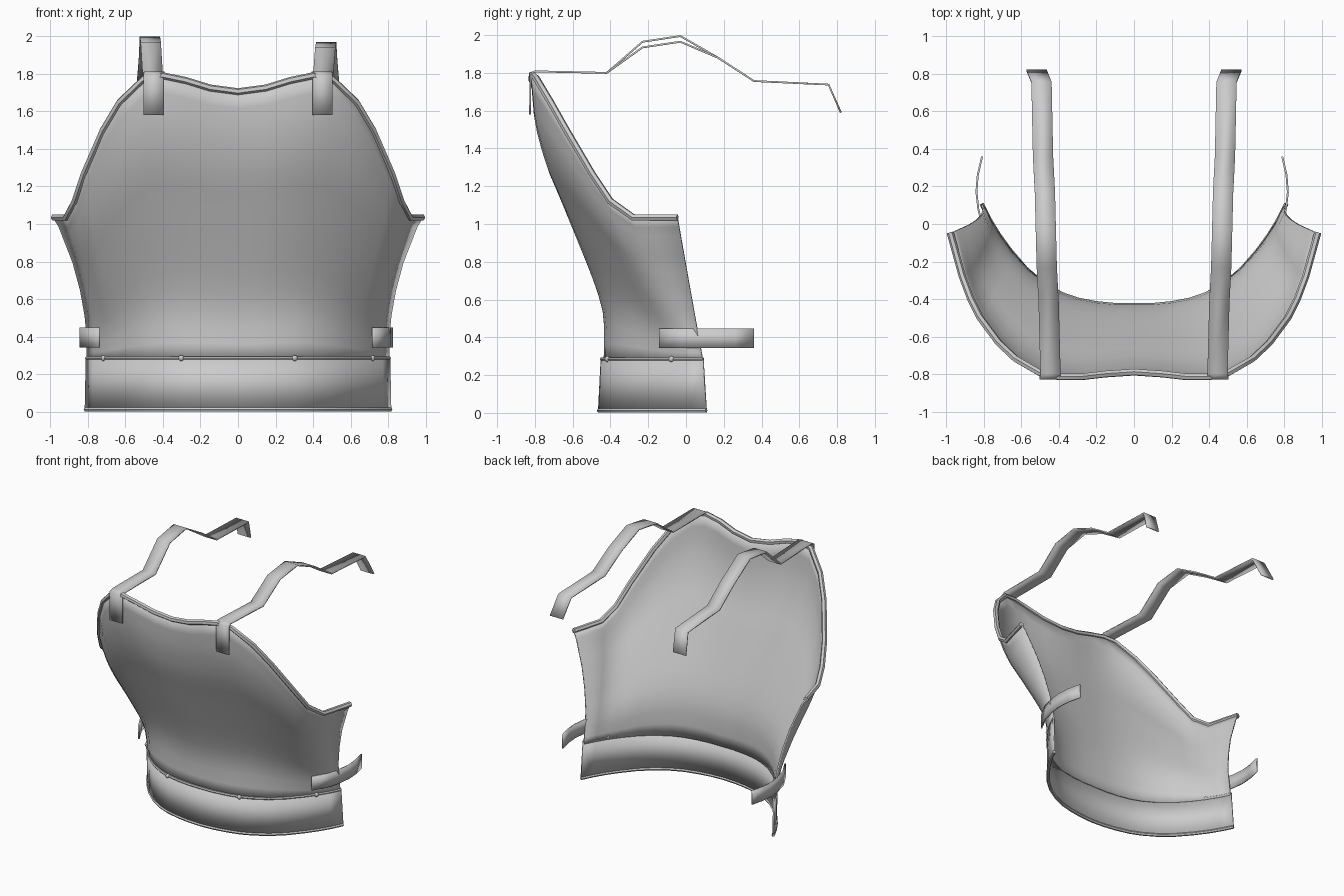
import bpy, bmesh
from mathutils import Vector

cube = bpy.data.objects.get("Cube")
if cube:
    bpy.data.objects.remove(cube, do_unlink=True)

steel = bpy.data.materials.new("grey steel")
steel.use_nodes = True
GREY = (0.6, 0.6, 0.6, 1)
steel.diffuse_color = GREY
steel.node_tree.nodes["Principled BSDF"].inputs["Base Color"].default_value = GREY


def activate(obj):
    bpy.ops.object.select_all(action='DESELECT')
    obj.select_set(True)
    bpy.context.view_layer.objects.active = obj


def sheet(name, rows, thickness, angle):
    """Skin a grid of points and give it thickness."""
    bm = bmesh.new()
    grid = [[bm.verts.new(p) for p in row] for row in rows]
    for low, high in zip(grid, grid[1:]):
        for i in range(len(low) - 1):
            bm.faces.new((low[i], low[i + 1], high[i + 1], high[i]))
    mesh = bpy.data.meshes.new(name)
    bm.to_mesh(mesh)
    bm.free()
    obj = bpy.data.objects.new(name, mesh)
    bpy.context.collection.objects.link(obj)
    mesh.materials.append(steel)
    solid = obj.modifiers.new("thickness", 'SOLIDIFY')
    solid.thickness = thickness
    solid.offset = 0
    activate(obj)
    bpy.ops.object.shade_smooth_by_angle(angle=angle)
    return obj


def rolled_rim(name, points, radius):
    """Round bar that follows an edge."""
    curve = bpy.data.curves.new(name, 'CURVE')
    curve.dimensions = '3D'
    curve.bevel_depth = radius
    curve.bevel_resolution = 1
    curve.use_fill_caps = True
    spline = curve.splines.new('POLY')
    spline.points.add(len(points) - 1)
    for point, co in zip(spline.points, points):
        point.co = (*co, 1)
    obj = bpy.data.objects.new(name, curve)
    bpy.context.collection.objects.link(obj)
    curve.materials.append(steel)
    activate(obj)
    bpy.ops.object.convert(target='MESH')
    bpy.ops.object.shade_smooth_by_angle(angle=0.7)


def strap(name, points, across):
    """Flat band along a path, widened along one axis."""
    half = Vector(across) / 2
    rows = [[Vector(p) - half, Vector(p) + half] for p in points]
    sheet(name, rows, 0.01, 0.3)


def mirrored(half):
    """Full left-to-right line from its centre-to-left half."""
    return [Vector((-x, y, z)) for x, y, z in reversed(half[1:])] + [Vector(p) for p in half]


def sample(table, t):
    for (a, fa), (b, fb) in zip(table, table[1:]):
        if t <= b:
            return fa + (fb - fa) * (t - a) / (b - a)
    return table[-1][1]


def mix(a, b, t):
    return a + (b - a) * t


# Neck and armhole edge, and waist line, from the centre to the left side
top = [(0, -.79, 1.705), (.15, -.8, 1.725), (.28, -.815, 1.765), (.4, -.815, 1.79),
       (.5, -.795, 1.775), (.63, -.72, 1.65), (.72, -.635, 1.5), (.82, -.5, 1.27),
       (.87, -.4, 1.12), (.915, -.28, 1.035), (.98, -.045, 1.035)]
waist = [(0, -.43), (.1, -.43), (.2, -.42), (.3, -.4), (.38, -.37), (.48, -.315),
         (.57, -.24), (.65, -.15), (.71, -.07), (.76, .01), (.8, .09)]

# How far the plate has flared at each height, at the front and at the sides
front_flare = [(0, 0), (.15, -.01), (.21, .03), (.28, .12), (.34, .21), (.47, .42),
               (.6, .63), (.7, .8), (.8, .91), (.87, .96), (1, 1)]
side_flare = [(0, 0), (.29, .05), (.49, .2), (.69, .43), (.96, .88), (1, 1)]

# Breastplate
ROWS = 16
rows = []
for r in range(ROWS + 1):
    t = r / ROWS
    half = []
    for i, (end, start) in enumerate(zip(top, waist)):
        side = (i / (len(top) - 1)) ** 3
        f = sample(front_flare, t)
        fx = mix(f, sample(side_flare, t), side)
        fy = mix(f, t, side)
        half.append((mix(start[0], end[0], fx), mix(start[1], end[1], fy),
                     mix(.27, end[2], t)))
    rows.append(mirrored(half))
sheet("breastplate", rows, 0.012, 1.0)
rolled_rim("neck_and_arm_rim", mirrored(top), 0.019)


# Waist band with a rolled rim above and below
def band_line(z, grow, back):
    return mirrored([(x * (1 + grow / 2), y - grow * (1 - x) + back * x, z) for x, y in waist])


band_top = band_line(.285, .016, .005)
band_bottom = band_line(.012, .03, .03)
sheet("waist_band", [band_bottom, band_top], 0.012, 1.0)
rolled_rim("waist_band_top_rim", band_top, 0.01)
rolled_rim("waist_band_bottom_rim", band_bottom, 0.012)

# Rivets along the band
for i in (3, 8):
    x, y, z = band_top[len(waist) - 1 + i]
    for sign in (-1, 1):
        bpy.ops.mesh.primitive_uv_sphere_add(segments=8, ring_count=6, radius=0.016,
                                             location=(sign * x, y - .005, z))
        rivet = bpy.context.object
        rivet.name = "band_rivet_" + ("left" if sign > 0 else "right")
        rivet.data.materials.append(steel)
        bpy.ops.object.shade_smooth_by_angle(angle=1.0)

# Shoulder straps; the right one arches slightly higher
shoulder = [(.45, -.825, 1.58), (.45, -.825, 1.795), (.445, -.8, 1.808), (.455, -.42, 1.8),
            (.465, -.23, 1.935), (.47, -.03, 1.965), (.475, .17, 1.88), (.485, .36, 1.757),
            (.493, .755, 1.738), (.52, .82, 1.59)]
for sign, side in ((1, "left"), (-1, "right")):
    path = []
    for x, y, z in shoulder:
        lift = .03 if sign < 0 and z > 1.9 else 0
        path.append((sign * x, y, z + lift))
    strap("shoulder_strap_" + side, path, (.108, 0, 0))

# Side straps at the waist
side_path = [(.72, -.14), (.785, -.02), (.81, .08), (.82, .17), (.813, .26), (.79, .36)]
for sign, shift, side in ((1, 0, "left"), (-1, .02, "right")):
    strap("side_strap_" + side, [(sign * (x + shift), y, .395) for x, y in side_path],
          (0, 0, .105))
